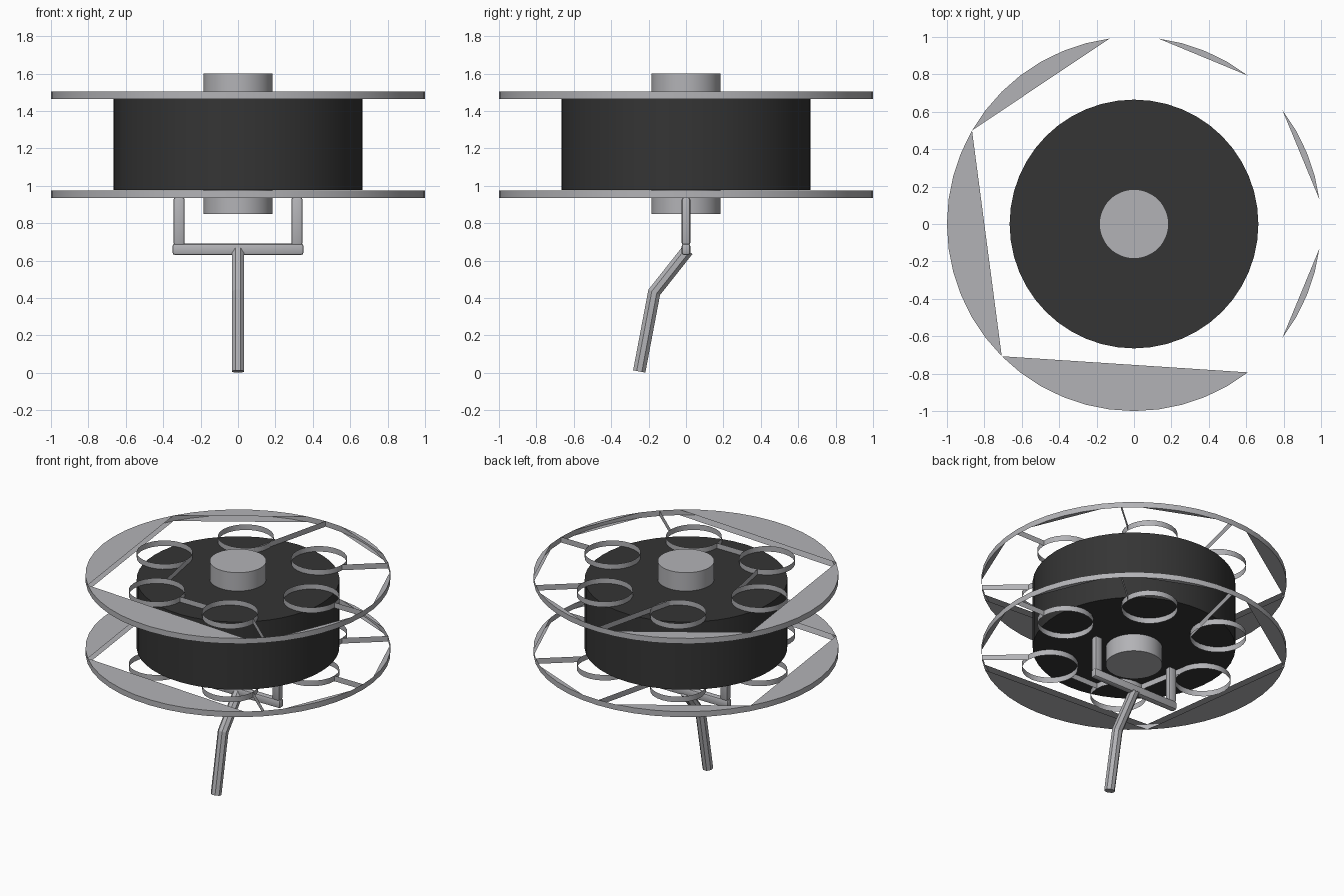
import bpy, bmesh
from math import sin, cos, radians, pi
from mathutils import Vector

old = bpy.data.objects.get("Cube")
if old:
    bpy.data.objects.remove(old)


def material(name, color):
    mat = bpy.data.materials.new(name)
    mat.use_nodes = True
    mat.diffuse_color = color
    mat.node_tree.nodes["Principled BSDF"].inputs["Base Color"].default_value = color
    return mat


GREY = material("light grey", (0.45, 0.45, 0.47, 1))
DARK = material("dark grey", (0.035, 0.035, 0.035, 1))


def finish(name, bm, mat, smooth=True):
    mesh = bpy.data.meshes.new(name)
    bm.to_mesh(mesh)
    bm.free()
    mesh.materials.append(mat)
    ob = bpy.data.objects.new(name, mesh)
    bpy.context.collection.objects.link(ob)
    if smooth:
        bpy.ops.object.select_all(action="DESELECT")
        ob.select_set(True)
        bpy.context.view_layer.objects.active = ob
        bpy.ops.object.shade_smooth_by_angle(angle=radians(30))
    return ob


def polar(radius, degrees, center=(0, 0)):
    a = radians(degrees)
    return Vector((center[0] + radius * cos(a), center[1] + radius * sin(a), 0))


def cylinder(name, radius, z0, z1, mat):
    bm = bmesh.new()
    bmesh.ops.create_cone(bm, cap_ends=True, segments=48, radius1=radius,
                          radius2=radius, depth=z1 - z0)
    bmesh.ops.translate(bm, verts=bm.verts, vec=(0, 0, (z0 + z1) / 2))
    return finish(name, bm, mat)


def box(name, center, size):
    bm = bmesh.new()
    bmesh.ops.create_cube(bm, size=1)
    bmesh.ops.scale(bm, verts=bm.verts, vec=size)
    bmesh.ops.translate(bm, verts=bm.verts, vec=center)
    bmesh.ops.bevel(bm, geom=bm.edges[:], offset=0.012, segments=2,
                    profile=0.5, affect="EDGES")
    return finish(name, bm, GREY)


# Reel plates: thin rim, six hole rings, narrow webs and rim segments
STEP = 7.5
HOLE_R = 0.184
CENTERS = {a: polar(0.587, a) for a in range(0, 360, 60)}
SEGMENTS = [(37.5, 7.5), (82.5, 52.5), (150, 97.5),
            (225, 150), (307.5, 225), (352.5, 322.5)]


def hole_point(hole, degrees):
    return polar(HOLE_R, degrees, CENTERS[hole])


WEBS = [(hole_point(0, 0), polar(1, 0)),
        (hole_point(60, 0), polar(1, 45)),
        (hole_point(120, -37.5), polar(1, 90)),
        (hole_point(180, 0), hole_point(240, 105)),
        (hole_point(240, 0), hole_point(300, 180)),
        (hole_point(300, 0), polar(1, -45))]


def wall(bm, points, z0, z1, closed):
    low = [bm.verts.new((p.x, p.y, z0)) for p in points]
    high = [bm.verts.new((p.x, p.y, z1)) for p in points]
    n = len(points)
    for i in range(n if closed else n - 1):
        j = (i + 1) % n
        bm.faces.new((low[i], low[j], high[j], high[i]))


def reel_plate(name, z0, z1):
    bm = bmesh.new()
    wall(bm, [polar(1, i * STEP) for i in range(48)], z0, z1, True)
    for c in CENTERS.values():
        wall(bm, [polar(HOLE_R, i * 15, c) for i in range(24)], z0, z1, True)
    for web in WEBS:
        wall(bm, web, z0, z1, False)
    for end, start in SEGMENTS:
        count = round((end - start) / STEP)
        arc = [polar(1, start + i * STEP) for i in range(count + 1)]
        bm.faces.new([bm.verts.new((p.x, p.y, z1)) for p in arc])
        bm.faces.new([bm.verts.new((p.x, p.y, z0)) for p in reversed(arc)])
    return finish(name, bm, GREY)


reel_plate("lower_plate", 0.935, 0.975)
reel_plate("upper_plate", 1.465, 1.505)

# Wound drum and central hub
cylinder("drum", 0.665, 0.977, 1.467, DARK)
cylinder("lower_hub", 0.185, 0.85, 0.99, GREY)
cylinder("upper_hub", 0.185, 1.45, 1.6, GREY)

# Handle bracket
for side, x in (("left", 0.315), ("right", -0.315)):
    box(side + "_post", (x, 0, 0.81), (0.06, 0.046, 0.255))
box("crossbar", (0, 0, 0.66), (0.7, 0.046, 0.06))


# Bent eight-sided handle
def bent_handle(path, radius, sides=8):
    bm = bmesh.new()
    pts = [Vector((0, y, z)) for y, z in path]
    dirs = [(b - a).normalized() for a, b in zip(pts, pts[1:])]
    rings = []
    for i, p in enumerate(pts):
        before, after = dirs[max(i - 1, 0)], dirs[min(i, len(dirs) - 1)]
        along = (before + after).normalized()
        across = Vector((0, -along.z, along.y)) / along.dot(before)
        rings.append([bm.verts.new(p + radius * (Vector((cos(a), 0, 0)) + across * sin(a)))
                      for a in (2 * pi * (k + 0.5) / sides for k in range(sides))])
    for r, s in zip(rings, rings[1:]):
        for k in range(sides):
            j = (k + 1) % sides
            bm.faces.new((r[k], r[j], s[j], s[k]))
    bm.faces.new(rings[0])
    bm.faces.new(rings[-1])
    bmesh.ops.recalc_face_normals(bm, faces=bm.faces)
    return finish("bent_handle", bm, GREY, smooth=False)


bent_handle([(0.008, 0.655), (-0.17, 0.43), (-0.25, 0.007)], 0.036)
